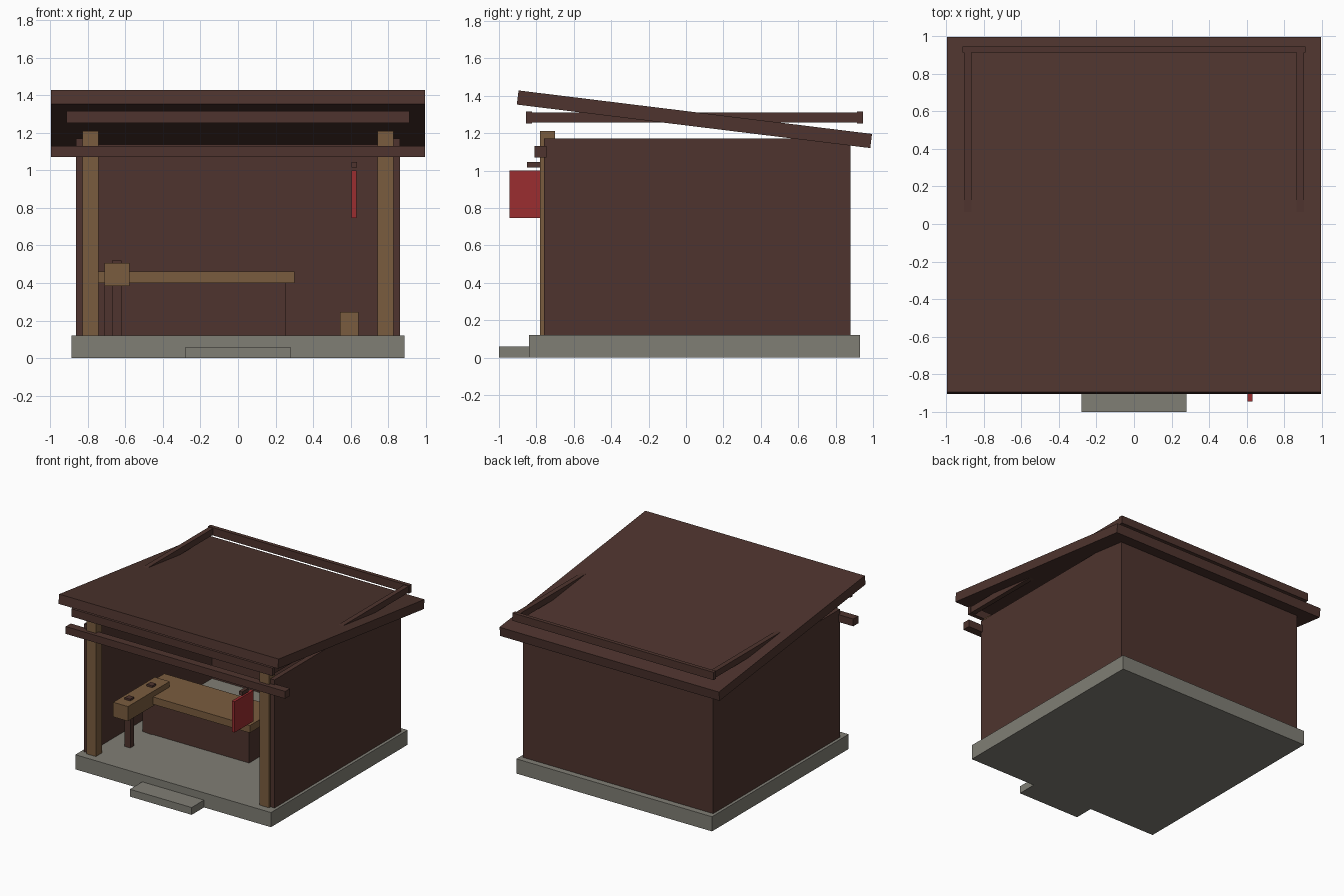
import bpy, math

if "Cube" in bpy.data.objects:
    bpy.data.objects.remove(bpy.data.objects["Cube"])

def material(name, rgb):
    # sRGB 0-255 to linear diffuse colour
    lin = [((c / 255 + 0.055) / 1.055) ** 2.4 for c in rgb]
    m = bpy.data.materials.new(name)
    m.diffuse_color = (*lin, 1)
    m.use_nodes = True
    m.node_tree.nodes["Principled BSDF"].inputs["Base Color"].default_value = m.diffuse_color
    return m

BROWN = material("dark brown wood", (78, 52, 46))
WOOD = material("light wood", (122, 92, 62))
STONE = material("grey stone", (128, 126, 117))
RED = material("red cloth", (155, 45, 48))

def box(name, x, y, z, mat, tilt=0):
    """Box from (min, max) ranges, optionally tilted about x."""
    bpy.ops.mesh.primitive_cube_add(size=1, location=[sum(r) / 2 for r in (x, y, z)])
    o = bpy.context.object
    o.name = name
    o.scale = [r[1] - r[0] for r in (x, y, z)]
    bpy.ops.object.transform_apply(location=False, rotation=False, scale=True)
    o.rotation_euler.x = tilt
    o.data.materials.append(mat)
    return o

def pair(name, x, y, z, mat):
    """Same box on the right and on the left."""
    box("right_" + name, x, y, z, mat)
    box("left_" + name, (-x[1], -x[0]), y, z, mat)

# stone platform and entrance step
box("platform", (-0.887, 0.887), (-0.84, 0.93), (0, 0.12), STONE)
box("step", (-0.28, 0.28), (-1.0, -0.84), (0, 0.06), STONE)

# walls, open at the front
pair("wall", (0.823, 0.863), (-0.76, 0.84), (0.12, 1.17), BROWN)
box("back_wall", (-0.863, 0.863), (0.84, 0.88), (0.12, 1.17), BROWN)

# front posts and cross beam
pair("front_post", (0.743, 0.827), (-0.78, -0.70), (0.12, 1.21), WOOD)
box("front_beam", (-0.995, 0.995), (-0.81, -0.745), (1.07, 1.13), BROWN)

# sloping roof slab
box("roof", (-0.995, 0.995), (-0.907, 0.997), (1.236, 1.312), BROWN,
    -math.atan2(0.2325, 1.89))

# level frame passing through the roof
for name, y in (("front", -0.84), ("back", 0.93)):
    box(name + "_roof_rail", (-0.912, 0.912), (y - 0.016, y + 0.016), (1.252, 1.316), BROWN)
pair("roof_rail", (0.866, 0.906), (-0.825, 0.915), (1.258, 1.31), BROWN)

# counter
box("counter_base", (-0.71, 0.255), (-0.22, 0.06), (0.12, 0.40), BROWN)
box("counter_top", (-0.745, 0.30), (-0.275, 0.11), (0.40, 0.46), WOOD)

# side bench with legs poking through its top
box("bench_top", (-0.712, -0.578), (-0.60, -0.06), (0.385, 0.505), WOOD)
for i, y in enumerate((-0.485, -0.20)):
    box(f"bench_leg_{i + 1}", (-0.67, -0.62), (y - 0.025, y + 0.025), (0.12, 0.52), BROWN)

# small stool on the right
box("stool", (0.543, 0.643), (-0.25, -0.15), (0.12, 0.245), WOOD)

# hanging banner and its bracket
box("banner", (0.605, 0.631), (-0.944, -0.70), (0.747, 1.0), RED)
box("banner_bracket", (0.604, 0.634), (-0.85, -0.77), (1.015, 1.045), BROWN)
